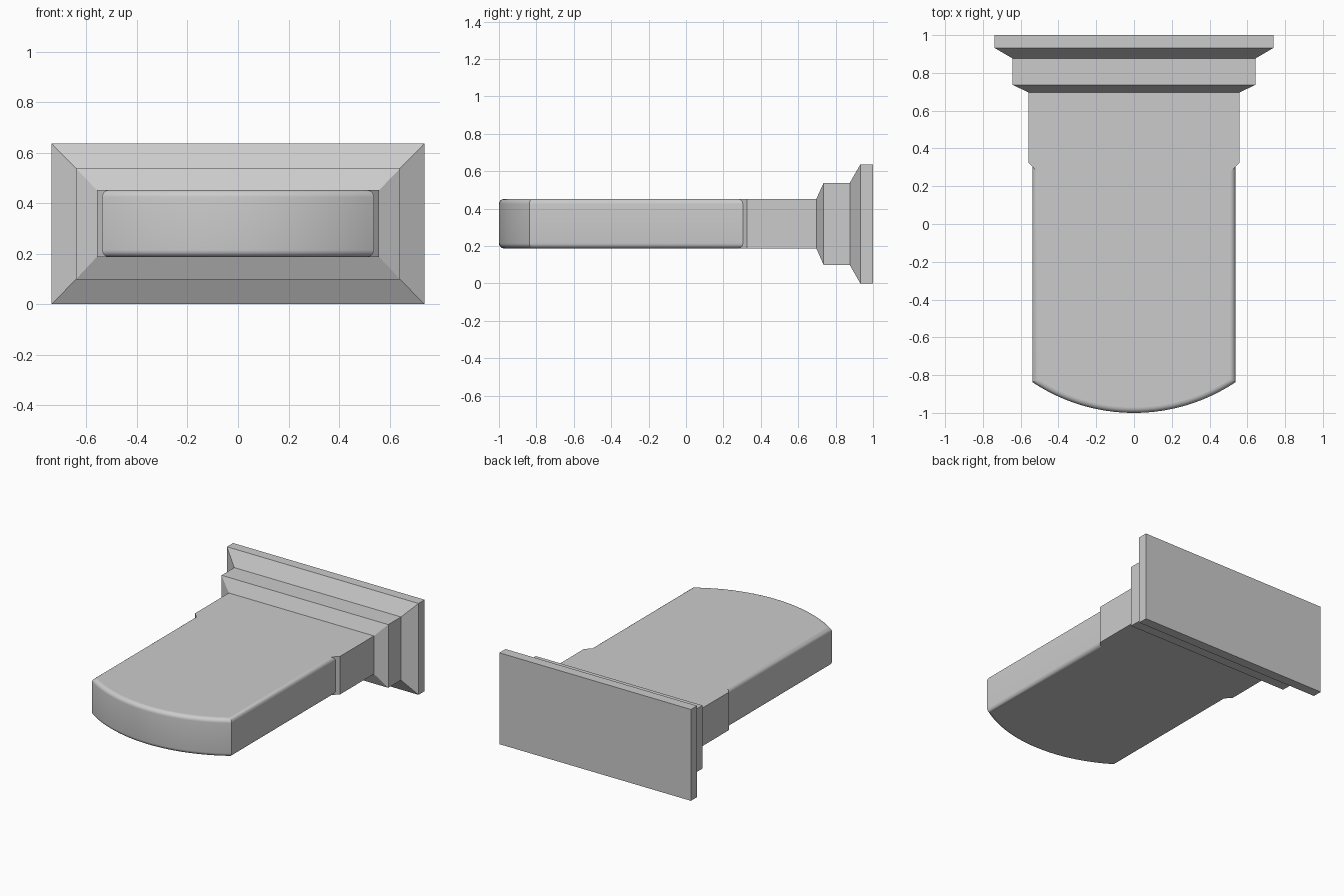
import bpy, bmesh
from math import sin, cos, asin, sqrt, pi

if "Cube" in bpy.data.objects:
    bpy.data.objects.remove(bpy.data.objects["Cube"])


def loft(name, rings):
    """Skin a list of equal-length closed rings and cap both ends."""
    bm = bmesh.new()
    loops = [[bm.verts.new(p) for p in ring] for ring in rings]
    n = len(loops[0])
    for a, b in zip(loops, loops[1:]):
        for i in range(n):
            j = (i + 1) % n
            bm.faces.new((a[i], a[j], b[j], b[i]))
    bm.faces.new(loops[0])
    bm.faces.new(loops[-1])
    bmesh.ops.recalc_face_normals(bm, faces=bm.faces)
    mesh = bpy.data.meshes.new(name)
    bm.to_mesh(mesh)
    bm.free()
    obj = bpy.data.objects.new(name, mesh)
    bpy.context.collection.objects.link(obj)
    return obj


# Stepped mounting flange: rectangles stacked along y (y, half width, z low, z high)
steps = [
    (1.0, 0.738, 0.0, 0.636),
    (0.932, 0.738, 0.0, 0.636),
    (0.876, 0.642, 0.098, 0.538),
    (0.736, 0.642, 0.098, 0.538),
    (0.697, 0.559, 0.187, 0.452),
]
loft("flange", [[(-w, y, lo), (w, y, lo), (w, y, hi), (-w, y, hi)]
                for y, w, lo, hi in steps])

# Tongue: neck, sloped shoulder and bowed front, stacked in z with rounded rims
HALF, NECK, FILLET = 0.538, 0.559, 0.028
LOW, HIGH = 0.187, 0.452
RADIUS, CENTRE_Y = 0.97, -0.03
ARC_SEGMENTS, RIM_SEGMENTS = 32, 6


def outline(inset, z):
    w, r = HALF - inset, RADIUS - inset
    half_angle = asin(w / r)
    right = [(NECK, 0.72), (NECK, 0.325), (w, 0.304 - inset)]
    arc = []
    for i in range(ARC_SEGMENTS + 1):
        a = half_angle * (1 - 2 * i / ARC_SEGMENTS)
        arc.append((r * sin(a), CENTRE_Y - r * cos(a)))
    left = [(-x, y) for x, y in reversed(right)]
    return [(x, y, z) for x, y in right + arc + left]


rim = []
for i in range(RIM_SEGMENTS + 1):
    a = pi / 2 * (1 - i / RIM_SEGMENTS)
    rim.append((FILLET * (1 - cos(a)), FILLET * (1 - sin(a))))
layers = [outline(d, LOW + h) for d, h in rim]
layers += [outline(d, HIGH - h) for d, h in reversed(rim)]
tongue = loft("tongue", layers)

# Smooth the rounded rims and bow, keep the flat top and bottom flat
bpy.ops.object.select_all(action='DESELECT')
tongue.select_set(True)
bpy.context.view_layer.objects.active = tongue
bpy.ops.object.shade_smooth_by_angle(angle=pi / 6)
for face in tongue.data.polygons:
    if len(face.vertices) > 4:
        face.use_smooth = False
